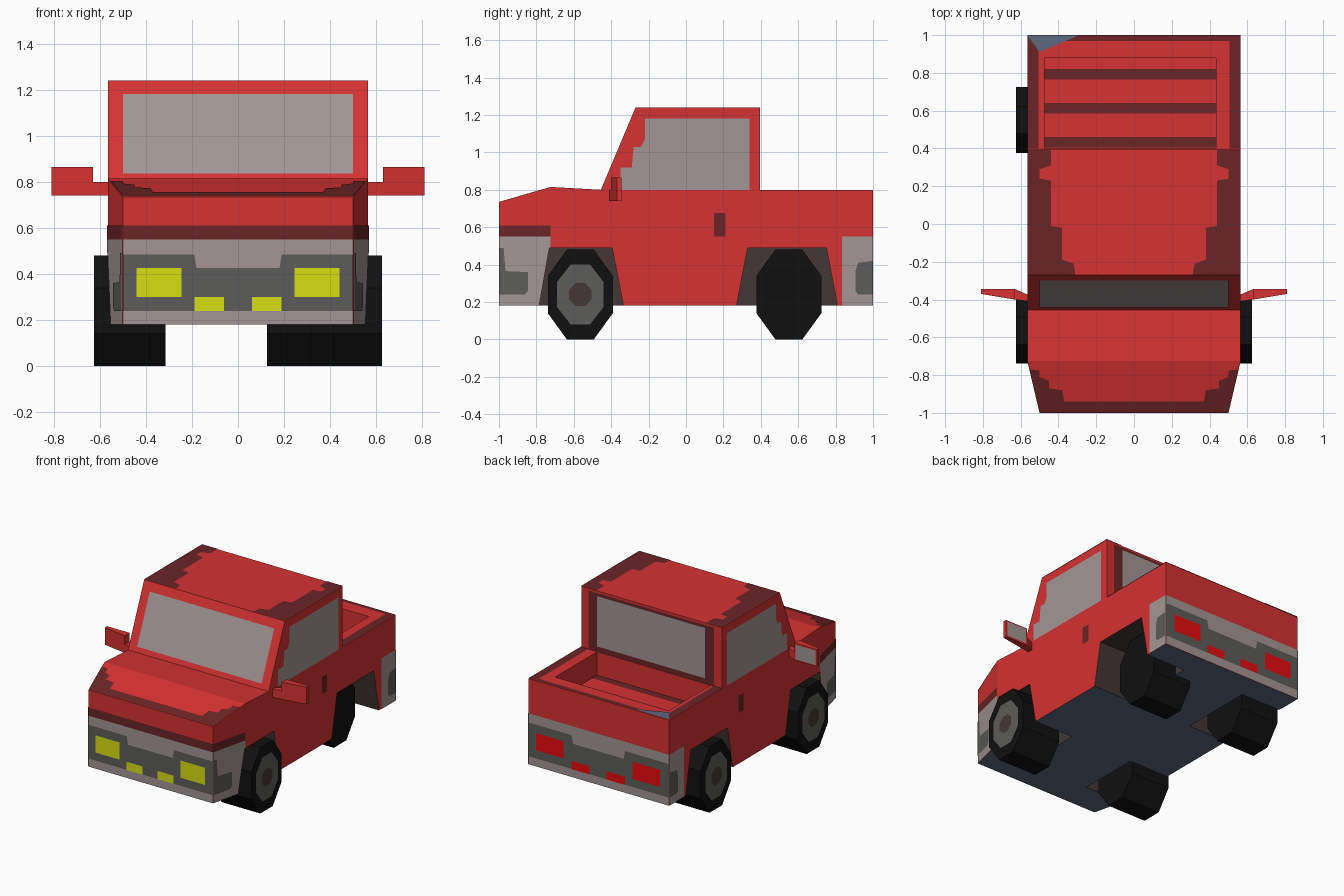
import bpy, bmesh, math
from mathutils import Vector

cube = bpy.data.objects.get("Cube")
if cube:
    bpy.data.objects.remove(cube, do_unlink=True)


def material(name, r, g, b):
    lin = [c / 255 / 12.92 if c < 11 else ((c / 255 + 0.055) / 1.055) ** 2.4 for c in (r, g, b)]
    m = bpy.data.materials.new(name)
    m.use_nodes = True
    m.diffuse_color = (*lin, 1)
    bsdf = m.node_tree.nodes["Principled BSDF"]
    bsdf.inputs["Base Color"].default_value = (*lin, 1)
    bsdf.inputs["Roughness"].default_value = 0.9
    return m


RED = material("paint red", 214, 50, 50)
DARK = material("dark red", 107, 36, 38)
GREY = material("warm grey", 163, 150, 149)
CHAR = material("charcoal", 92, 92, 91)
YELLOW = material("headlight yellow", 216, 222, 18)
TAIL = material("tail light red", 240, 12, 15)
BLACK = material("tyre black", 16, 16, 16)
BROWN = material("arch brown", 66, 55, 54)
NAVY = material("underside slate", 93, 104, 126)


def finish(name, bm, *mats):
    me = bpy.data.meshes.new(name)
    bm.to_mesh(me)
    bm.free()
    for m in mats:
        me.materials.append(m)
    ob = bpy.data.objects.new(name, me)
    bpy.context.collection.objects.link(ob)
    return ob


def add_prism(bm, ring_a, ring_b):
    """Closed solid between two matching rings of 3D points."""
    a = [bm.verts.new(p) for p in ring_a]
    b = [bm.verts.new(p) for p in ring_b]
    n = len(a)
    fs = [bm.faces.new(a), bm.faces.new(b)]
    fs += [bm.faces.new((a[i], a[(i + 1) % n], b[(i + 1) % n], b[i])) for i in range(n)]
    bmesh.ops.recalc_face_normals(bm, faces=fs)


def plate(name, polys, mat, out, mirror=False):
    """Thin painted panels facing 'out', optionally mirrored across x."""
    bm = bmesh.new()
    for s in ((1, -1) if mirror else (1,)):
        o = Vector((out[0] * s, out[1], out[2]))
        for poly in polys:
            f = bm.faces.new([bm.verts.new((p[0] * s, p[1], p[2])) for p in poly])
            f.normal_update()
            if f.normal.dot(o) < 0:
                f.normal_flip()
    return finish(name, bm, mat)


def rect(a0, a1, b0, b1):
    return [(a0, b0), (a1, b0), (a1, b1), (a0, b1)]


W, E = 0.565, 0.003  # half width, panel offset


def side(pts, lift=E):  # (y, z) on the flank, following the tapered nose
    return [(W + lift - 0.065 * max(0, (-0.725 - y) / 0.275), y, z) for y, z in pts]


def front(pts, lift=E):
    return [(x, -1 - lift, z) for x, z in pts]


def rear(pts, lift=E, y=1.0, k=1.13):
    return [(x * k, y + lift, z) for x, z in pts]


def flat(pts, z):
    return [(x, y, z) for x, y in pts]


# Body shell
profile = [(-0.725, 0.18), (1, 0.18), (1, 0.8), (0.395, 0.8), (0.395, 1.24),
           (-0.27, 1.24), (-0.455, 0.8), (-0.725, 0.815)]
bm = bmesh.new()
rings = []
for s in (1, -1):
    main = [bm.verts.new((s * W, y, z)) for y, z in profile]
    nose = [bm.verts.new((s * 0.5, -1, z)) for z in (0.735, 0.18)]
    bm.faces.new(main)
    bm.faces.new((main[-1], nose[0], nose[1], main[0]))
    rings.append(main + nose)
n = len(rings[0])
for i in range(n):
    j = (i + 1) % n
    bm.faces.new((rings[0][i], rings[0][j], rings[1][j], rings[1][i]))
bmesh.ops.recalc_face_normals(bm, faces=bm.faces)
body = finish("body", bm, RED, NAVY, BROWN)

# Wheel arches and load bed cut out of the shell
bm = bmesh.new()
for t0, t1, b0, b1 in ((-0.73, -0.395, -0.785, -0.335), (0.33, 0.75, 0.27, 0.81)):
    trap = [(t0, 0.49), (t1, 0.49), (2 * b1 - t1, -0.13), (2 * b0 - t0, -0.13)]
    for s in (1, -1):
        add_prism(bm, [(s * 0.25, y, z) for y, z in trap], [(s * 0.7, y, z) for y, z in trap])
bed = rect(-0.475, 0.435, 0.4, 0.88)
add_prism(bm, flat(bed, 0.63), flat(bed, 1.0))
cutter = finish("cutter", bm, RED)
cutter.hide_render = True
mod = body.modifiers.new("cut", 'BOOLEAN')
mod.operation, mod.solver, mod.object = 'DIFFERENCE', 'EXACT', cutter
bpy.context.view_layer.objects.active = body
bpy.ops.object.modifier_apply(modifier=mod.name)
bpy.data.objects.remove(cutter, do_unlink=True)
for p in body.data.polygons:
    c = p.center
    p.material_index = 0
    if p.normal.z < -0.9 and c.z < 0.19:
        p.material_index = 1
    elif c.z < 0.495 and 0.24 < abs(c.x) < 0.56 and -0.79 < c.y < 0.82:
        p.material_index = 2

# Wheels: stretched octagons with the hub on one face
def octagon(x, y, ry, rz):
    k = 1 / math.cos(math.pi / 8)
    return [(x, y + ry * k * math.cos(a), 0.24 + rz * k * math.sin(a))
            for a in [math.pi / 8 + i * math.pi / 4 for i in range(8)]]


for name, x0, x1, y, hub in (("front_left", 0.315, 0.625, -0.565, 1), ("front_right", -0.625, -0.315, -0.565, -1),
                             ("rear_left", 0.125, 0.435, 0.55, -1), ("rear_right", -0.625, -0.315, 0.55, -1)):
    bm = bmesh.new()
    add_prism(bm, octagon(x0, y, 0.174, 0.24), octagon(x1, y, 0.174, 0.24))
    finish(name + "_wheel", bm, BLACK)
    hx = x1 if hub > 0 else x0
    plate(name + "_rim", [octagon(hx + hub * E, y, 0.125, 0.16)], CHAR, (hub, 0, 0))
    plate(name + "_hub", [octagon(hx + hub * 2 * E, y, 0.06, 0.062)], BROWN, (hub, 0, 0))

# Front and rear bumpers with lights
grille = [(-0.5, 0.24), (0.5, 0.24), (0.5, 0.485), (0.19, 0.485), (0.18, 0.425),
          (-0.18, 0.425), (-0.19, 0.485), (-0.5, 0.485)]
lamps = [rect(0.245, 0.44, 0.30, 0.425), rect(0.06, 0.19, 0.24, 0.30)]
plate("front_bumper", [front(rect(-0.5, 0.5, 0.18, 0.55))], GREY, (0, -1, 0))
plate("front_band", [front(rect(-0.5, 0.5, 0.55, 0.61))], DARK, (0, -1, 0))
plate("front_grille", [front(grille, 2 * E)], CHAR, (0, -1, 0))
plate("headlights", [front(r, 3 * E) for r in lamps], YELLOW, (0, -1, 0), True)
plate("rear_bumper", [rear(rect(-0.5, 0.5, 0.18, 0.55))], GREY, (0, 1, 0))
plate("rear_grille", [rear(grille, 2 * E)], CHAR, (0, 1, 0))
plate("tail_lights", [rear(r, 3 * E) for r in lamps], TAIL, (0, 1, 0), True)

# Bumper wraps on the flanks
plate("side_bumpers", [side([(-1, 0.18), (-0.787, 0.18), (-0.732, 0.49), (-0.725, 0.49), (-0.725, 0.55), (-1, 0.55)]),
                       side(rect(0.835, 1, 0.18, 0.55))], GREY, (1, 0, 0), True)
plate("side_band", [side(rect(-1, -0.725, 0.55, 0.61))], DARK, (1, 0, 0), True)
wrap = [(-1, 0.24), (-0.86, 0.24), (-0.845, 0.26), (-0.845, 0.36), (-0.965, 0.365), (-0.975, 0.49), (-1, 0.49)]
plate("side_grille_wraps", [side(wrap, 2 * E), side([(0.92, 0.24), (1, 0.24), (1, 0.42), (0.92, 0.36 + 0.05),
                            (0.905, 0.36), (0.905, 0.26)], 2 * E)], CHAR, (1, 0, 0), True)

# Door handles and windows
plate("door_handles", [side(rect(0.15, 0.21, 0.55, 0.675))], DARK, (1, 0, 0), True)
plate("side_windows", [side([(-0.35, 0.80), (0.34, 0.80), (0.34, 1.18), (-0.22, 1.18), (-0.22, 1.07), (-0.24, 1.03),
                             (-0.28, 1.03), (-0.29, 0.92), (-0.35, 0.92)])], GREY, (1, 0, 0), True)


def shield(x, z):
    return (x, -0.455 + (z - 0.8) * 0.185 / 0.44 - E, z + E * 0.4)


plate("windshield", [[shield(x, z) for x, z in rect(-0.5, 0.5, 0.835, 1.18)]], GREY, (0, -1, 0.4))
plate("rear_window_frame", [rear(rect(-0.505, 0.505, 0.8, 1.225), E, 0.395, 1)], DARK, (0, 1, 0))
plate("rear_window", [rear(rect(-0.435, 0.435, 0.84, 1.205), 2 * E, 0.395, 1)], GREY, (0, 1, 0))

# Dark stepped edging on hood and roof
hood = [(0, -1), (0.5, -1), (0.554, -0.77), (0.5, -0.775), (0.5, -0.81), (0.45, -0.83), (0.45, -0.87),
        (0.38, -0.88), (0.37, -0.94), (0, -0.94)]
plate("hood_edging", [[(x, y, 0.735 + (y + 1) * 0.08 / 0.275 + E) for x, y in hood]], DARK, (0, 0, 1), True)
roof = [(W, 0.395), (0.44, 0.395), (0.44, 0.31), (0.5, 0.29), (0.5, 0.24), (0.44, 0.23), (0.44, -0.01),
        (0.38, -0.02), (0.38, -0.19), (0.32, -0.21), (0.31, -0.27), (W, -0.27)]
plate("roof_edging", [flat(roof, 1.24 + E)], DARK, (0, 0, 1), True)

# Load bed rim, floor ribs and corner patch
plate("bed_rim", [flat(rect(0.505, W, 0.4, 1), 0.8 + E), flat(rect(0, 0.505, 0.97, 1), 0.8 + E)],
      DARK, (0, 0, 1), True)
plate("bed_ribs", [flat(rect(-0.475, 0.435, a, b), 0.63 + E) for a, b in
                   ((0.405, 0.46), (0.585, 0.64), (0.765, 0.82))], DARK, (0, 0, 1))
plate("bed_corner_patch", [flat([(-W, 1), (-0.29, 1), (-0.5, 0.91)], 0.8 + 2 * E)], NAVY, (0, 0, 1))

# Door mirrors: short arm, wedge head, grey glass behind
for s, label in ((1, "left"), (-1, "right")):
    bm = bmesh.new()
    for sections in (((0.56, -0.41, -0.375, 0.74, 0.80), (0.63, -0.4, -0.345, 0.74, 0.80)),
                     ((0.63, -0.4, -0.345, 0.74, 0.865), (0.81, -0.37, -0.345, 0.74, 0.865))):
        add_prism(bm, *[[(s * x, y, z) for y, z in rect(y0, y1, z0, z1)] for x, y0, y1, z0, z1 in sections])
    finish(label + "_mirror", bm, RED)
plate("mirror_glass", [rear(rect(0.64, 0.80, 0.75, 0.855), E, -0.345, 1)], GREY, (0, 1, 0), True)
